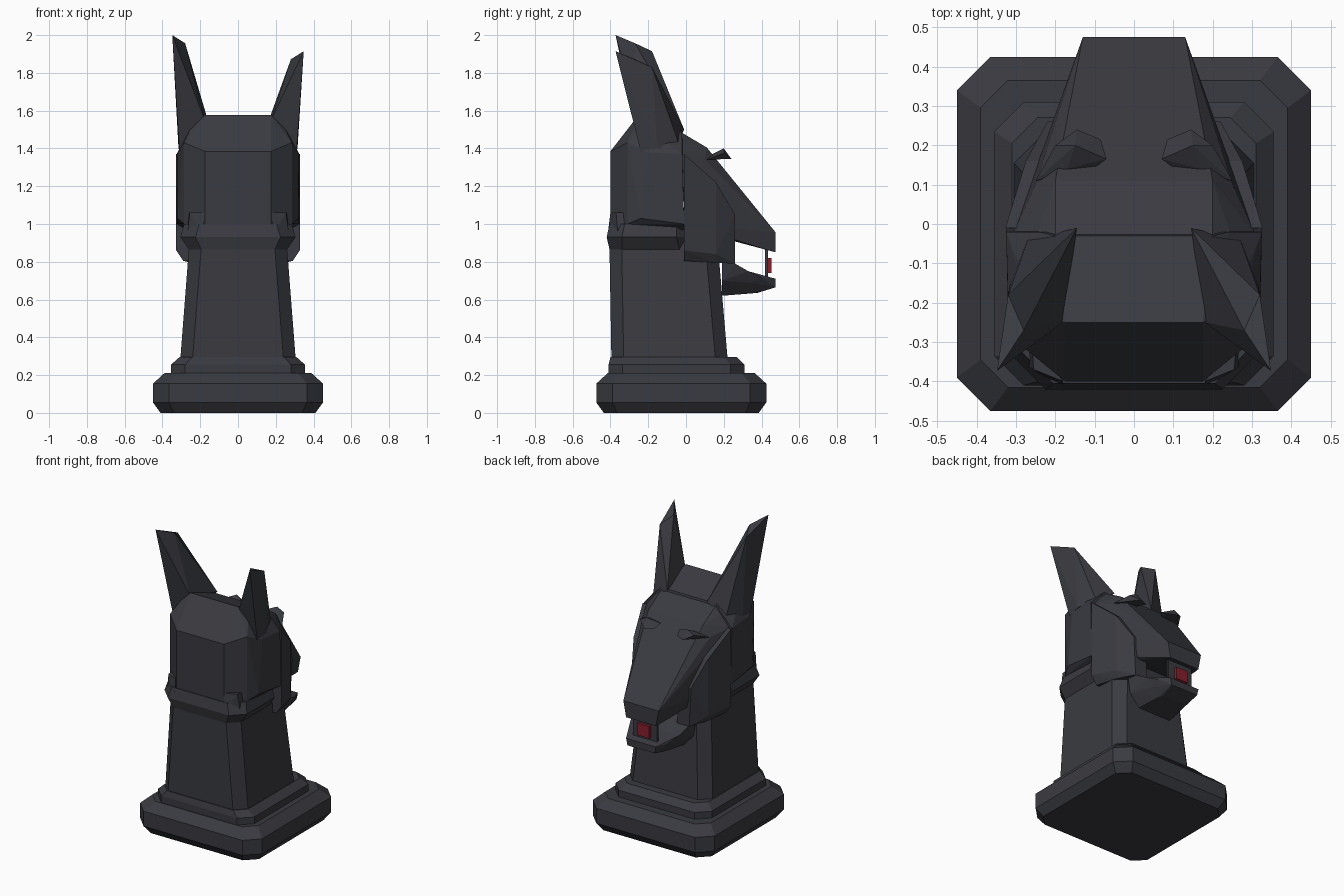
import bpy
import bmesh

if "Cube" in bpy.data.objects:
    bpy.data.objects.remove(bpy.data.objects["Cube"], do_unlink=True)


def material(name, rgb):
    m = bpy.data.materials.new(name)
    m.use_nodes = True
    m.diffuse_color = (*rgb, 1)
    m.node_tree.nodes["Principled BSDF"].inputs["Base Color"].default_value = (*rgb, 1)
    return m


CHARCOAL = material("charcoal", (0.042, 0.043, 0.052))
RED = material("dark_red", (0.24, 0.014, 0.026))


def finish(name, bm, mat):
    bmesh.ops.recalc_face_normals(bm, faces=bm.faces)
    me = bpy.data.meshes.new(name)
    bm.to_mesh(me)
    bm.free()
    me.materials.append(mat)
    ob = bpy.data.objects.new(name, me)
    bpy.context.collection.objects.link(ob)
    return ob


def hull(name, points, mat=CHARCOAL, mirrored=False):
    """Faceted solid around points; mirrored adds the -x copies to the same solid."""
    pts = list(points)
    if mirrored:
        pts += [(-x, y, z) for x, y, z in points]
    bm = bmesh.new()
    for p in pts:
        bm.verts.new(p)
    res = bmesh.ops.convex_hull(bm, input=bm.verts)
    unused = {g for g in res["geom_interior"] + res["geom_unused"]
              if isinstance(g, bmesh.types.BMVert)}
    bmesh.ops.delete(bm, geom=list(unused), context='VERTS')
    bmesh.ops.dissolve_limit(bm, angle_limit=0.02, verts=bm.verts, edges=bm.edges)
    return finish(name, bm, mat)


def pair(name, points):
    """One solid on each side."""
    hull("left_" + name, points)
    hull("right_" + name, [(-x, y, z) for x, y, z in points])


def tower(name, rings):
    """Stack of chamfered rectangles: (z, half width, back y, front y, chamfer)."""
    bm = bmesh.new()
    loops = []
    for z, w, b, f, c in rings:
        outline = [(w, b + c), (w, f - c), (w - c, f), (c - w, f),
                   (-w, f - c), (-w, b + c), (c - w, b), (w - c, b)]
        loops.append([bm.verts.new((x, y, z)) for x, y in outline])
    for lo, hi in zip(loops, loops[1:]):
        for i in range(8):
            j = (i + 1) % 8
            bm.faces.new((lo[i], lo[j], hi[j], hi[i]))
    bm.faces.new(loops[0][::-1])
    bm.faces.new(loops[-1])
    return finish(name, bm, CHARCOAL)


# Pedestal, neck and collar
tower("base", [(0, .41, -.435, .385, .07), (.055, .45, -.475, .425, .085),
               (.155, .45, -.475, .425, .085), (.21, .39, -.415, .365, .07)])
tower("base_step", [(.2, .355, -.41, .31, .075), (.255, .355, -.41, .31, .075),
                    (.295, .31, -.4, .27, .065)])
tower("neck", [(.29, .305, -.395, .22, .065), (.87, .26, -.405, .17, .065),
               (1.05, .245, -.38, .14, .06)])
tower("collar", [(.865, .26, -.405, .03, .065), (.93, .305, -.42, .03, .08),
                 (1.0, .285, -.405, .03, .08)])
pair("collar_post", [(.18, -.415, .94), (.27, -.36, .94), (.27, -.29, .94),
                     (.18, -.4, 1.06), (.255, -.37, 1.06), (.26, -.3, 1.06),
                     (.2, -.3, 1.0)])

# Head: cranium and tapering snout
hull("cranium", [(.175, -.4, .95), (.175, -.4, 1.385), (.285, -.31, 1.0), (.285, -.31, 1.43),
                 (.32, -.24, 1.03), (.32, -.2, 1.38), (.325, -.01, 1.0), (.325, -.02, 1.37),
                 (.27, -.01, .97), (.175, -.25, 1.578), (.24, -.23, 1.53), (.27, -.2, 1.48),
                 (.2, -.03, 1.5), (.24, -.02, 1.46)], mirrored=True)
hull("snout", [(.2, -.05, 1.5), (.25, -.04, 1.45), (.31, -.03, 1.37), (.2, .11, 1.405),
               (.25, .1, 1.34), (.14, .39, 1.045), (.13, .475, .955), (.11, .475, .85),
               (.14, .4, .872), (.18, .25, .91), (.29, 0, 1.0)], mirrored=True)

# Cheek plates, thinner towards the front
cheek = [(-.01, 1.37, .327), (-.01, .86, .327), (-.01, .805, .29), (.16, 1.22, .275),
         (.16, .84, .275), (.16, .795, .25), (.26, 1.05, .22), (.26, .79, .205)]
pair("cheek", [(x - d, y, z) for y, z, x in cheek for d in (0, .09)])

# Lower jaw in two straight sections
rear_end = [(.18, .33, .75), (.15, .33, .69), (.1, .34, .632)]
hull("lower_jaw_rear", [(.21, .19, .82), (.2, .26, .79), (.19, .19, .7), (.12, .19, .62)]
     + rear_end, mirrored=True)
hull("lower_jaw_front", rear_end + [(.15, .4, .716), (.11, .475, .71), (.1, .475, .665),
                                    (.09, .38, .636)], mirrored=True)

# Block held in the mouth with a red front
hull("mouth_plate", [(.09, y, z) for y in (.418, .433) for z in (.7, .88)], mirrored=True)
hull("red_panel", [(.045, y, z) for y in (.43, .452) for z in (.74, .82)], RED, mirrored=True)

# Brow ridges
pair("brow", [(.25, .11, 1.34), (.2, .2, 1.375), (.145, .24, 1.345), (.085, .215, 1.345),
              (.07, .165, 1.37), (.15, .2, 1.4), (.17, .14, 1.37), (.12, .13, 1.35)])


# Ears: the right one stands slightly taller
def ear(name, side, lift):
    foot = [(.145, -.01, 1.5), (.18, -.25, 1.56), (.31, -.24, 1.385), (.315, -.15, 1.4),
            (.27, -.04, 1.43)]
    tip = [(.348, -.373, 1.915), (.32, -.18, 1.83), (.28, -.27, 1.872)]
    tip = [(x, y, z + lift) for x, y, z in tip]
    hull(name, [(side * x, y, z) for x, y, z in foot + tip])


ear("left_ear", 1, 0)
ear("right_ear", -1, .085)
